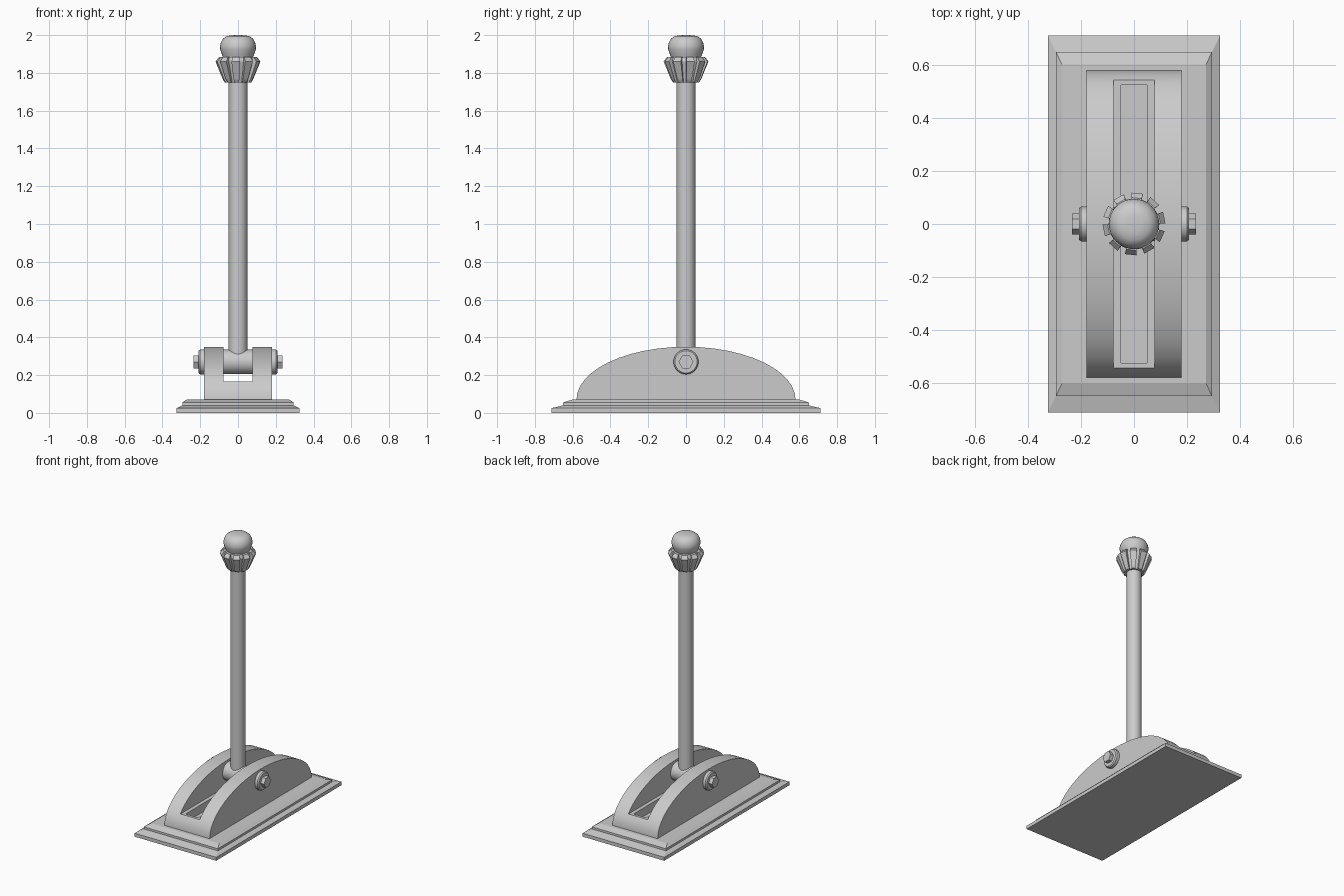
import bpy, bmesh
from math import pi, sin, cos, radians
from mathutils import Matrix

if "Cube" in bpy.data.objects:
    bpy.data.objects.remove(bpy.data.objects["Cube"])


def finish(name, bm, smooth=None):
    bmesh.ops.recalc_face_normals(bm, faces=bm.faces[:])
    mesh = bpy.data.meshes.new(name)
    bm.to_mesh(mesh)
    bm.free()
    ob = bpy.data.objects.new(name, mesh)
    bpy.context.collection.objects.link(ob)
    bpy.ops.object.select_all(action='DESELECT')
    ob.select_set(True)
    bpy.context.view_layer.objects.active = ob
    if smooth:
        bpy.ops.object.shade_smooth_by_angle(angle=radians(smooth))
    return ob


def loft(name, rings, smooth=None, matrix=None):
    """Skin equal-length rings of points and cap both ends."""
    bm = bmesh.new()
    loops = [[bm.verts.new(p) for p in ring] for ring in rings]
    n = len(loops[0])
    for a, b in zip(loops, loops[1:]):
        for i in range(n):
            j = (i + 1) % n
            bm.faces.new((a[i], a[j], b[j], b[i]))
    bm.faces.new(loops[0])
    bm.faces.new(loops[-1])
    if matrix:
        bm.transform(matrix)
    return finish(name, bm, smooth)


def circle(r, z, n):
    return [(r * cos(2 * pi * i / n), r * sin(2 * pi * i / n), z) for i in range(n)]


def rect(x, y, z):
    return [(-x, -y, z), (x, -y, z), (x, y, z), (-x, y, z)]


def carve(target, x, y, z0, z1):
    cutter = loft("slot_cutter", [rect(x, y, z0), rect(x, y, z1)])
    cutter.hide_render = True
    mod = target.modifiers.new("slot", 'BOOLEAN')
    mod.operation = 'DIFFERENCE'
    mod.solver = 'EXACT'
    mod.object = cutter
    bpy.context.view_layer.objects.active = target
    bpy.ops.object.modifier_apply(modifier=mod.name)
    bpy.data.objects.remove(cutter)


# stepped base plate
loft("base_plate", [rect(x, y, z) for x, y, z in (
    (.325, .712, 0), (.325, .712, .025), (.295, .65, .04),
    (.295, .65, .055), (.272, .603, .07))])

# arched housing with lever slot and floor recess
arch = [(.58 * cos(pi * i / 24), .07 + .28 * sin(pi * i / 24)) for i in range(25)]
arch = [(.58, .06)] + arch + [(-.58, .06)]
housing = loft("arched_housing", [[(x, y, z) for y, z in arch] for x in (-.18, .18)])
carve(housing, .077, 1, .165, 1)
carve(housing, .05, .525, .105, .3)
bpy.context.view_layer.objects.active = housing
housing.select_set(True)
bpy.ops.object.shade_smooth_by_angle(angle=radians(25))

# pivot barrel, washers and hex bolts
pivot = Matrix.Translation((0, 0, .27)) @ Matrix.Rotation(pi / 2, 4, 'Y')
loft("pivot_barrel", [circle(.065, z, 32) for z in (-.085, .085)], 30, pivot)
for side, turn in (("right", 0), ("left", pi)):
    m = Matrix.Rotation(turn, 4, 'Z') @ pivot
    loft(side + "_washer", [circle(.066, .175, 32), circle(.066, .2, 32),
                            circle(.059, .208, 32)], 30, m)
    hexm = m @ Matrix.Rotation(pi / 2, 4, 'Z')
    loft(side + "_hex_bolt", [circle(.039, .2, 6), circle(.039, .235, 6)], None, hexm)

# lever rod
loft("lever_rod", [circle(.05, z, 24) for z in (.27, 1.8)], 30)


# toothed collar
def gear(outer, inner, z, teeth=10):
    pts = []
    for k in range(teeth):
        mid = radians(12) + 2 * pi * k / teeth
        for off, r in ((-.2, inner), (-.19, outer), (.19, outer), (.2, inner)):
            pts.append((r * cos(mid + off), r * sin(mid + off), z))
    return pts


loft("toothed_collar", [gear(*g) for g in (
    (.07, .06, 1.75), (.08, .065, 1.765), (.119, .096, 1.86), (.1, .09, 1.885))])

# ball knob
loft("ball_knob", [circle(r, z, 32) for r, z in (
    (.075, 1.87), (.086, 1.9), (.094, 1.925), (.095, 1.94), (.091, 1.96),
    (.08, 1.98), (.06, 1.995), (.03, 1.999), (.004, 2.0))], 50)
